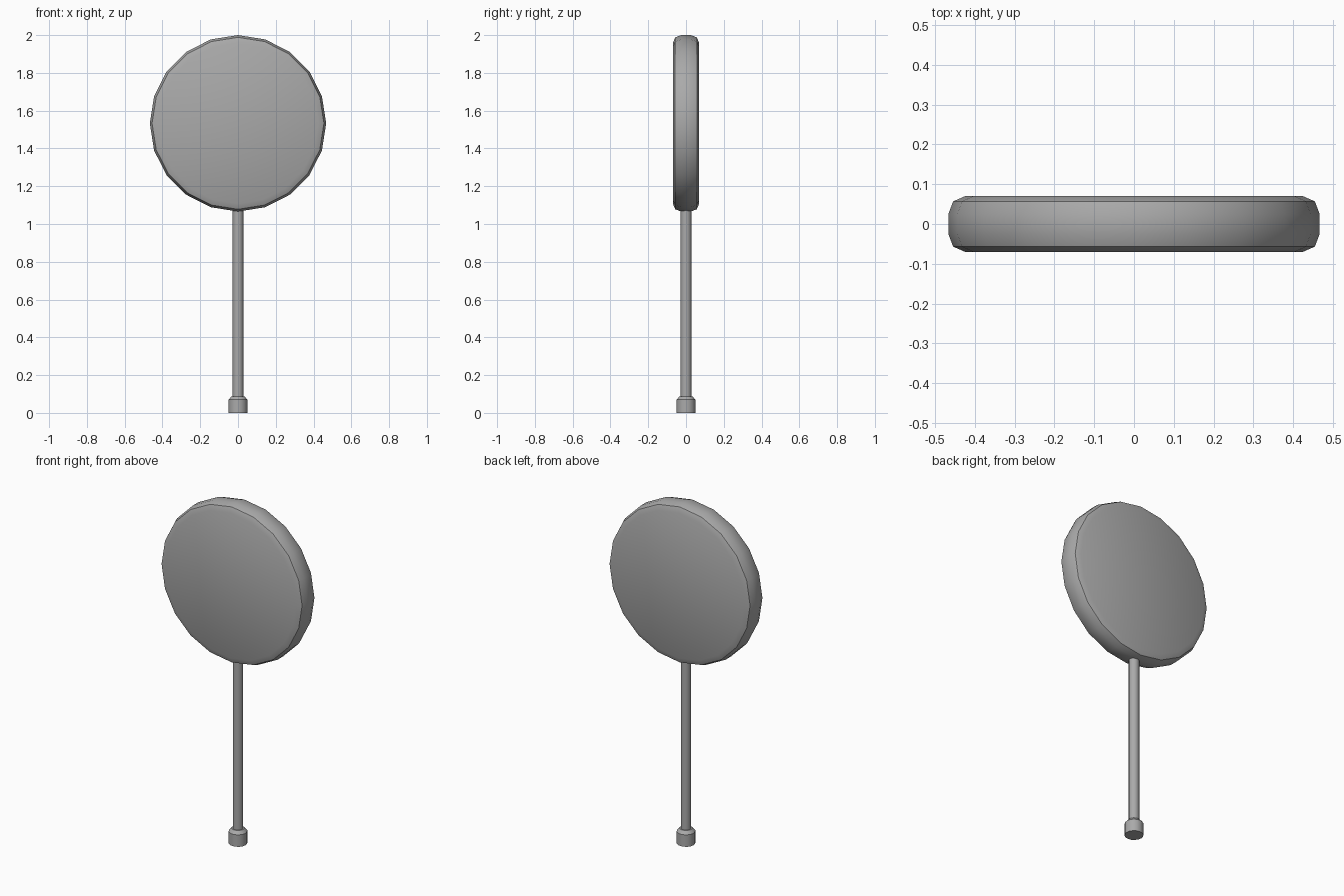
import bpy
import math
from math import cos, sin, tau

cube = bpy.data.objects.get("Cube")
if cube:
    bpy.data.objects.remove(cube, do_unlink=True)

grey = bpy.data.materials.new("plain_grey")
grey.use_nodes = True
colour = (0.4, 0.4, 0.4, 1)
grey.diffuse_color = colour
grey.node_tree.nodes["Principled BSDF"].inputs["Base Color"].default_value = colour


def lathe(name, profile, sides, location, lying=False):
    """Closed solid of revolution from (radius, height) pairs."""
    verts = []
    for r, h in profile:
        for i in range(sides):
            a = tau * i / sides
            # A lying solid turns about y, with a corner pointing straight up
            verts.append((r * sin(a), h, r * cos(a)) if lying
                         else (r * cos(a), r * sin(a), h))
    faces = []
    for k in range(len(profile) - 1):
        for i in range(sides):
            j = (i + 1) % sides
            faces.append((k * sides + i, k * sides + j,
                          (k + 1) * sides + j, (k + 1) * sides + i))
    last = (len(profile) - 1) * sides
    faces.append(tuple(reversed(range(sides))))
    faces.append(tuple(range(last, last + sides)))
    mesh = bpy.data.meshes.new(name)
    mesh.from_pydata(verts, [], faces)
    mesh.materials.append(grey)
    obj = bpy.data.objects.new(name, mesh)
    obj.location = location
    bpy.context.collection.objects.link(obj)
    bpy.ops.object.select_all(action="DESELECT")
    obj.select_set(True)
    bpy.context.view_layer.objects.active = obj
    bpy.ops.object.shade_smooth_by_angle(angle=math.radians(30))
    return obj


# Round sign with softened rims on both sides
half = [(0.425, 0.07), (0.455, 0.057), (0.467, 0.025)]
rim = [(r, -h) for r, h in half] + half[::-1]
lathe("sign_disc", rim, 20, (0, 0, 1.533), lying=True)

# Pole, running a little way into the disc
lathe("pole", [(0.028, 0.08), (0.028, 1.09)], 16, (0, 0, 0))

# Collar at the foot of the pole
lathe("foot_collar", [(0.05, 0), (0.05, 0.07), (0.034, 0.088)], 16, (0, 0, 0))
